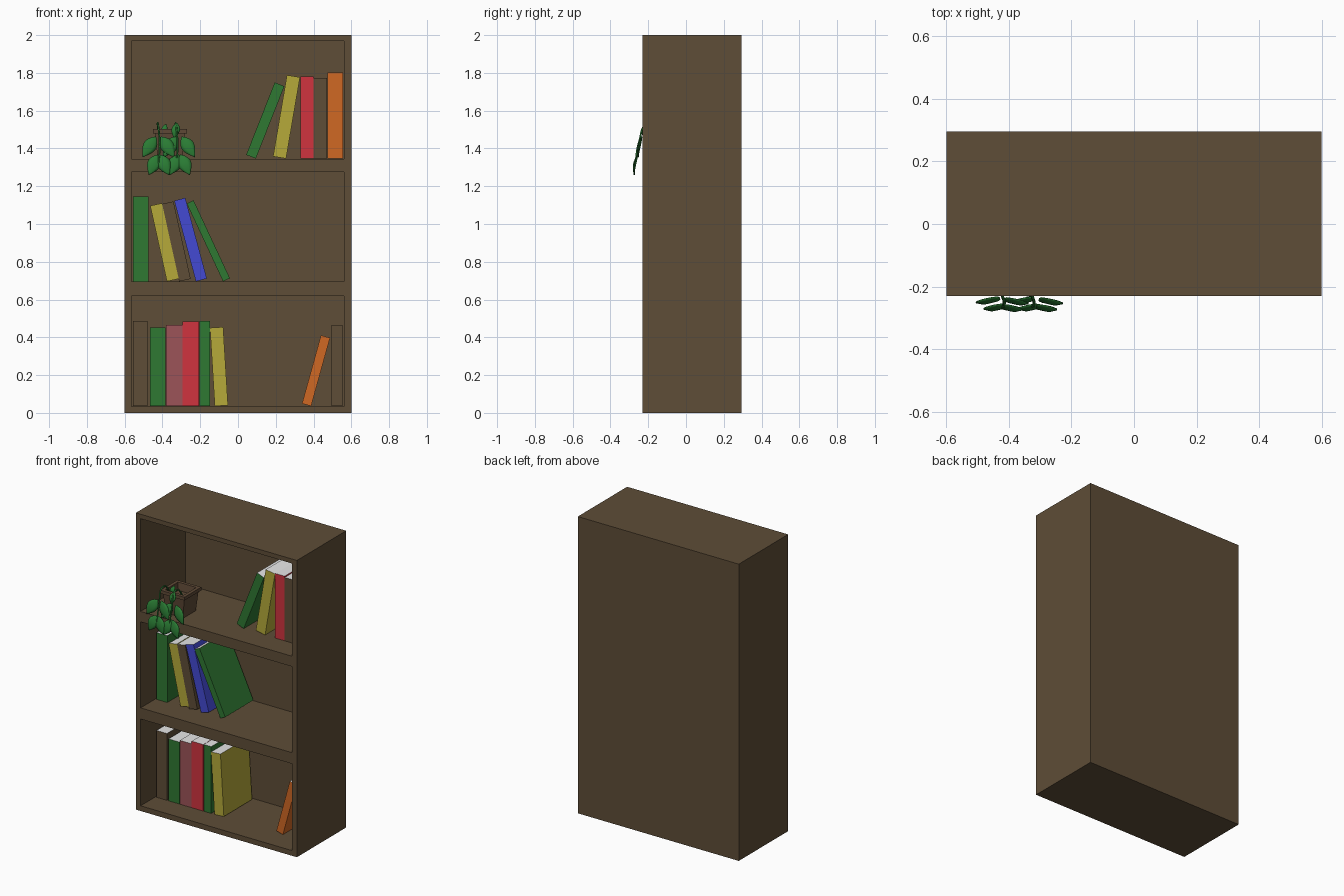
import bpy, bmesh, math
from mathutils import Vector, Matrix

if "Cube" in bpy.data.objects:
    bpy.data.objects.remove(bpy.data.objects["Cube"])


def material(name, r, g, b):
    lin = lambda c: (c / 255 / 12.92) if c < 10 else ((c / 255 + 0.055) / 1.055) ** 2.4
    m = bpy.data.materials.new(name)
    m.diffuse_color = (lin(r), lin(g), lin(b), 1)
    m.use_nodes = True
    m.node_tree.nodes["Principled BSDF"].inputs["Base Color"].default_value = m.diffuse_color
    return m


MATS = {
    "brown": material("brown wood", 94, 77, 55),
    "pot": material("pot clay", 94, 73, 54),
    "green": material("green cover", 47, 120, 50),
    "yellow": material("yellow cover", 182, 170, 58),
    "red": material("red cover", 208, 52, 62),
    "orange": material("orange cover", 208, 104, 36),
    "blue": material("blue cover", 68, 74, 210),
    "pink": material("dusty pink cover", 156, 84, 88),
    "page": material("white pages", 232, 232, 232),
    "leaf": material("leaf green", 42, 124, 52),
}


def new_object(name, bm, *mats):
    bmesh.ops.recalc_face_normals(bm, faces=bm.faces)
    me = bpy.data.meshes.new(name)
    bm.to_mesh(me)
    bm.free()
    for m in mats:
        me.materials.append(MATS[m])
    ob = bpy.data.objects.new(name, me)
    bpy.context.collection.objects.link(ob)
    return ob


def add_box(bm, lo, hi):
    lo, hi = Vector(lo), Vector(hi)
    mat = Matrix.Translation((lo + hi) / 2) @ Matrix.Diagonal((*(hi - lo), 1))
    return bmesh.ops.create_cube(bm, size=1, matrix=mat)["verts"]


# Bookcase: solid block with three compartments cut out
FRONT, BACK, INNER = -0.23, 0.295, 0.25
bm = bmesh.new()
add_box(bm, (-0.6, FRONT, 0), (0.6, BACK, 2))
case = new_object("bookcase", bm, "brown")
bm = bmesh.new()
for z0, z1 in ((0.035, 0.62), (0.695, 1.275), (1.345, 1.97)):
    add_box(bm, (-0.565, FRONT - 0.2, z0), (0.562, INNER, z1))
cutter = new_object("compartment_cutter", bm, "brown")
cutter.hide_render = True
mod = case.modifiers.new("compartments", "BOOLEAN")
mod.object, mod.operation, mod.solver = cutter, "DIFFERENCE", "EXACT"
bpy.context.view_layer.objects.active = case
bpy.ops.object.modifier_apply(modifier=mod.name)
bpy.data.objects.remove(cutter)


# Books: coloured covers and spine, white page faces on top, bottom and back
def book(name, colour, x, shelf, width, height, tilt=0):
    bm = bmesh.new()
    add_box(bm, (-width / 2, -0.075, 0), (width / 2, 0.225, height))
    for f in bm.faces:
        f.normal_update()
        f.material_index = int(abs(f.normal.z) > 0.5 or f.normal.y > 0.5)
    a = math.radians(tilt)
    bm.transform(Matrix.Rotation(a, 4, "Y"))
    lift = width / 2 * abs(math.sin(a))
    bm.transform(Matrix.Translation((x, 0, shelf + lift + 0.001)))
    new_object(name, bm, colour, "page")


SHELVES = {
    "bottom": (0.035, [
        ("brown", -0.517, 0.078, 0.45), ("green", -0.425, 0.083, 0.417),
        ("pink", -0.338, 0.086, 0.43), ("red", -0.25, 0.086, 0.448),
        ("green", -0.175, 0.055, 0.45), ("yellow", -0.088, 0.07, 0.415, -3.5),
        ("orange", 0.363, 0.05, 0.375, 15.5), ("brown", 0.523, 0.058, 0.43)]),
    "middle": (0.695, [
        ("green", -0.515, 0.08, 0.45), ("yellow", -0.345, 0.064, 0.41, -12.5),
        ("brown", -0.281, 0.062, 0.42, -12.5), ("blue", -0.194, 0.06, 0.442, -15),
        ("green", -0.061, 0.04, 0.455, -25)]),
    "top": (1.345, [
        ("green", 0.069, 0.055, 0.412, 21.5), ("yellow", 0.22, 0.07, 0.437, 9.7),
        ("red", 0.365, 0.07, 0.435), ("brown", 0.436, 0.07, 0.427),
        ("orange", 0.515, 0.084, 0.455)]),
}
for shelf_name, (z, books) in SHELVES.items():
    for i, (colour, x, *rest) in enumerate(books):
        book(f"{shelf_name}_shelf_{colour}_book_{i + 1}", colour, x, z, *rest)

# Square plant pot: stacked square rings, flared rim, soil face inside
POT = (-0.36, -0.095)
bm = bmesh.new()
rings = []
for half, z in ((0.066, 1.346), (0.078, 1.48), (0.09, 1.48), (0.09, 1.502),
                (0.068, 1.502), (0.062, 1.45)):
    rings.append([bm.verts.new((POT[0] + sx * half, POT[1] + sy * half, z))
                  for sx, sy in ((-1, -1), (1, -1), (1, 1), (-1, 1))])
for a, b in zip(rings, rings[1:]):
    for i in range(4):
        j = (i + 1) % 4
        bm.faces.new((a[i], a[j], b[j], b[i]))
bm.faces.new(rings[0])
bm.faces.new(rings[-1])
new_object("plant_pot", bm, "pot")

# Trailing vines: thin tubes arching over the rim and hanging past the shelf
for n, x in enumerate((-0.42, -0.325)):
    cu = bpy.data.curves.new(f"vine_{n + 1}", "CURVE")
    cu.dimensions, cu.bevel_depth, cu.bevel_resolution = "3D", 0.005, 1
    cu.resolution_u = 6
    cu.use_fill_caps = True
    sp = cu.splines.new("BEZIER")
    pts = ((x, -0.10, 1.44), (x - 0.005, -0.195, 1.535),
           (x + 0.005, -0.25, 1.43), (x, -0.268, 1.32))
    sp.bezier_points.add(len(pts) - 1)
    for p, co in zip(sp.bezier_points, pts):
        p.co = co
        p.handle_left_type = p.handle_right_type = "AUTO"
    cu.materials.append(MATS["leaf"])
    bpy.context.collection.objects.link(bpy.data.objects.new(f"vine_{n + 1}", cu))


# Leaves: pointed ovals with a raised midrib, hanging from the vines
def leaf(name, x, y, z, angle, length=0.13, width=0.072):
    bm = bmesh.new()
    rows, n = [], 8
    for i in range(n + 1):
        t = i / n
        w = width / 2 * max(math.sin(math.pi * t ** 0.85), 0.04)
        bend = -0.012 * math.sin(math.pi * t)
        rows.append([bm.verts.new((s * w, bend + 0.2 * abs(s) * w, -t * length))
                     for s in (-1, -0.5, 0, 0.5, 1)])
    for a, b in zip(rows, rows[1:]):
        for i in range(4):
            bm.faces.new((a[i], a[i + 1], b[i + 1], b[i]))
    bm.transform(Matrix.Translation((x, y, z)) @ Matrix.Rotation(math.radians(angle), 4, "Y")
                 @ Matrix.Rotation(math.radians(-8), 4, "X"))
    ob = new_object(name, bm, "leaf")
    sol = ob.modifiers.new("thickness", "SOLIDIFY")
    sol.thickness = 0.004
    ob.data.shade_smooth()


for n, x in enumerate((-0.42, -0.31)):
    leaf(f"leaf_{n}_upper_left", x - 0.015, -0.235, 1.462, 33)
    leaf(f"leaf_{n}_upper_right", x + 0.012, -0.238, 1.462, -33)
    leaf(f"leaf_{n}_lower_left", x - 0.002, -0.258, 1.367, 25, 0.12)
    leaf(f"leaf_{n}_lower_right", x + 0.005, -0.26, 1.367, -25, 0.12)
leaf("leaf_small_top", -0.322, -0.215, 1.535, 12, 0.085, 0.045)
leaf("leaf_in_pot", -0.38, -0.13, 1.53, 20, 0.07, 0.03)
